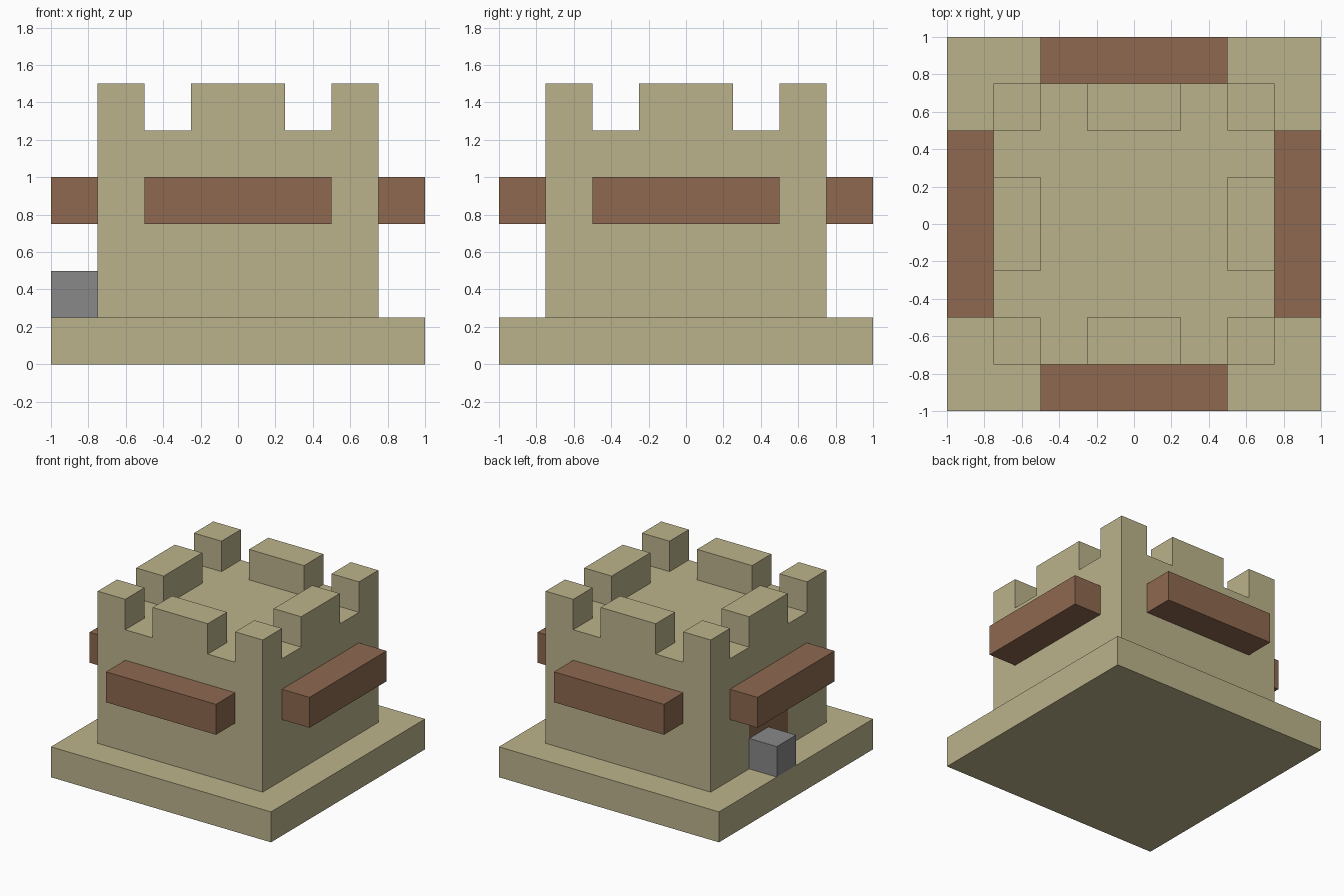
import bpy, bmesh
from math import pi
from mathutils import Matrix, Vector

cube = bpy.data.objects.get("Cube")
if cube:
    bpy.data.objects.remove(cube, do_unlink=True)


def make_material(name, rgb):
    mat = bpy.data.materials.new(name)
    mat.use_nodes = True
    color = (*rgb, 1)
    mat.diffuse_color = color
    mat.node_tree.nodes["Principled BSDF"].inputs["Base Color"].default_value = color
    return mat


sandstone = make_material("sandstone", (0.50, 0.45, 0.26))
wood = make_material("brown_wood", (0.27, 0.14, 0.08))
stone = make_material("grey_stone", (0.246, 0.246, 0.246))


def box_bmesh(low, high):
    low, high = Vector(low), Vector(high)
    bm = bmesh.new()
    bmesh.ops.create_cube(bm, size=1)
    bmesh.ops.scale(bm, vec=high - low, verts=bm.verts)
    bmesh.ops.translate(bm, vec=(low + high) / 2, verts=bm.verts)
    return bm


def add_object(name, bm, *materials):
    mesh = bpy.data.meshes.new(name)
    bm.to_mesh(mesh)
    bm.free()
    for mat in materials:
        mesh.materials.append(mat)
    obj = bpy.data.objects.new(name, mesh)
    bpy.context.collection.objects.link(obj)
    return obj


# Square base slab
add_object("base", box_bmesh((-1, -1, 0), (1, 1, 0.25)), sandstone)

# Tower block, cut along the battlement and door lines
bm = box_bmesh((-0.75, -0.75, 0.25), (0.75, 0.75, 1.25))
cuts = [(axis, pos) for axis in (0, 1) for pos in (-0.5, -0.25, 0.25, 0.5)]
for axis, pos in cuts + [(2, 0.75)]:
    point, normal = Vector(), Vector()
    point[axis], normal[axis] = pos, 1
    bmesh.ops.bisect_plane(bm, geom=bm.verts[:] + bm.edges[:] + bm.faces[:],
                           plane_co=point, plane_no=normal)


# Battlements: corners and the middle of each side rise from the roof
def is_merlon(face):
    c = face.calc_center_median()
    near, far = sorted((abs(c.x), abs(c.y)))
    return face.normal.z > 0.9 and far > 0.5 and (near < 0.25 or near > 0.5)


bm.normal_update()
raised = bmesh.ops.extrude_face_region(bm, geom=[f for f in bm.faces if is_merlon(f)])
bmesh.ops.translate(bm, vec=(0, 0, 0.25),
                    verts=[g for g in raised["geom"] if isinstance(g, bmesh.types.BMVert)])
bmesh.ops.recalc_face_normals(bm, faces=bm.faces)

# Wooden door, flush in one side wall
bm.normal_update()
for face in bm.faces:
    c = face.calc_center_median()
    if face.normal.x < -0.9 and c.x < -0.7 and abs(c.y) < 0.25 and c.z < 0.75:
        face.material_index = 1
bmesh.ops.dissolve_limit(bm, angle_limit=0.01, verts=bm.verts, edges=bm.edges,
                         delimit={'MATERIAL'})
add_object("tower", bm, sandstone, wood)

# One wooden beam on each wall
for turn, side in enumerate(("front", "left", "back", "right")):
    bm = box_bmesh((-0.5, -1, 0.75), (0.5, -0.75, 1))
    bm.transform(Matrix.Rotation(turn * pi / 2, 4, 'Z'))
    add_object(side + "_beam", bm, wood)

# Stone block by the door
add_object("door_block", box_bmesh((-1, 0, 0.25), (-0.75, 0.25, 0.5)), stone)
